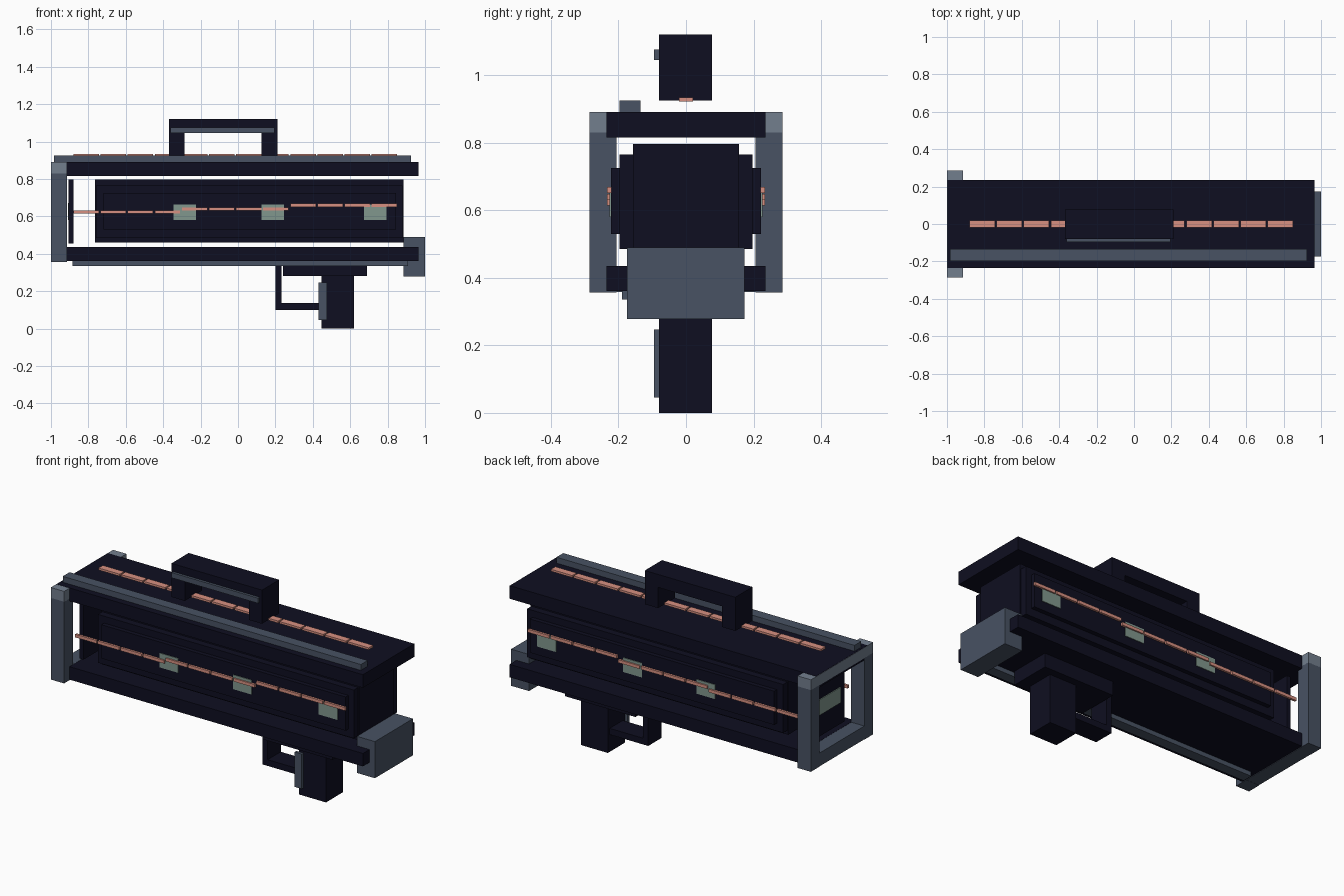
import bpy, bmesh


def material(name, rgb):
    m = bpy.data.materials.new(name)
    m.diffuse_color = (*rgb, 1)
    return m


NAVY = material("dark_navy", (0.0045, 0.0045, 0.015))
SLATE = material("slate", (0.065, 0.085, 0.125))
LIGHT = material("light_slate", (0.17, 0.21, 0.27))
CORAL = material("coral", (0.68, 0.28, 0.22))
SAGE = material("sage", (0.22, 0.31, 0.27))


def boxes(name, mat, *ranges):
    """One object made of boxes given as (x0, x1, y0, y1, z0, z1)."""
    bm = bmesh.new()
    for x0, x1, y0, y1, z0, z1 in ranges:
        verts = bmesh.ops.create_cube(bm, size=1)["verts"]
        for v in verts:
            v.co.x = x1 if v.co.x > 0 else x0
            v.co.y = y1 if v.co.y > 0 else y0
            v.co.z = z1 if v.co.z > 0 else z0
    me = bpy.data.meshes.new(name)
    bm.to_mesh(me)
    bm.free()
    me.materials.append(mat)
    ob = bpy.data.objects.new(name, me)
    bpy.context.collection.objects.link(ob)
    return ob


def mirror_y(ob):
    ob.modifiers.new("mirror", 'MIRROR').use_axis = (False, True, False)


# Long outer slabs
boxes("top_slab", NAVY, (-0.998, 0.965, -0.235, 0.235, 0.815, 0.891))
boxes("bottom_slab", NAVY, (-0.915, 0.965, -0.235, 0.235, 0.36, 0.435))

# Open frame at the muzzle end
mirror_y(boxes("frame_post", SLATE, (-1, -0.915, 0.205, 0.285, 0.357, 0.83)))
boxes("frame_sill", SLATE, (-0.999, -0.916, -0.21, 0.21, 0.358, 0.435))
boxes("frame_top_beam", LIGHT, (-1, -0.915, -0.285, 0.285, 0.828, 0.89))

# Stepped inner body
boxes("body_core", NAVY, (-0.765, 0.885, -0.157, 0.157, 0.46, 0.796))
boxes("body_middle", NAVY, (-0.76, 0.88, -0.197, 0.197, 0.485, 0.765))
boxes("body_side_panels", NAVY, (-0.72, 0.845, -0.222, 0.222, 0.53, 0.725))

# Floating end plate and its window
boxes("end_plate", NAVY, (-0.905, -0.88, -0.157, 0.157, 0.455, 0.796))
boxes("end_window", SAGE, (-0.91, -0.904, -0.12, 0.12, 0.58, 0.67))

# Side windows
mirror_y(boxes("side_windows", SAGE,
               *[(x, x + 0.12, 0.221, 0.226, 0.58, 0.663)
                 for x in (-0.345, 0.125, 0.675)]))

# Segmented light strips on the sides, rising in three steps
PITCH, LENGTH = 0.145, 0.136
levels = (0.623, 0.639, 0.66)
mirror_y(boxes("side_strip", CORAL,
               *[(-0.88 + i * PITCH, -0.88 + i * PITCH + LENGTH, 0.221, 0.234,
                  levels[i // 4] - 0.009, levels[i // 4] + 0.009)
                 for i in range(12)]))

# Segmented light strip above the top slab
boxes("top_strip", CORAL,
      *[(-0.88 + i * PITCH, -0.88 + i * PITCH + LENGTH, -0.02, 0.02, 0.922, 0.934)
        for i in range(12)])

# Accent rails
boxes("top_rail", SLATE, (-0.985, 0.925, -0.197, -0.135, 0.89, 0.925))
boxes("bottom_rail", SLATE, (-0.885, 0.91, -0.19, -0.13, 0.335, 0.361))

# Carrying handle
boxes("handle", NAVY,
      (-0.37, 0.21, -0.08, 0.077, 1.045, 1.12),
      (-0.37, -0.285, -0.08, 0.077, 0.925, 1.045),
      (0.125, 0.21, -0.08, 0.077, 0.925, 1.045))
boxes("handle_trim", SLATE, (-0.36, 0.195, -0.095, -0.079, 1.045, 1.075))

# Rear block
boxes("rear_block", SLATE, (0.885, 1.0, -0.175, 0.173, 0.278, 0.49))

# Grip, mount and trigger guard
boxes("grip_mount", NAVY, (0.24, 0.69, -0.12, 0.12, 0.28, 0.362))
boxes("grip", NAVY, (0.447, 0.62, -0.08, 0.077, 0.0, 0.3))
boxes("grip_trim", SLATE, (0.43, 0.475, -0.095, -0.079, 0.045, 0.247))
boxes("trigger_guard", NAVY,
      (0.2, 0.232, -0.06, 0.06, 0.1, 0.362),
      (0.232, 0.45, -0.06, 0.06, 0.1, 0.136))
